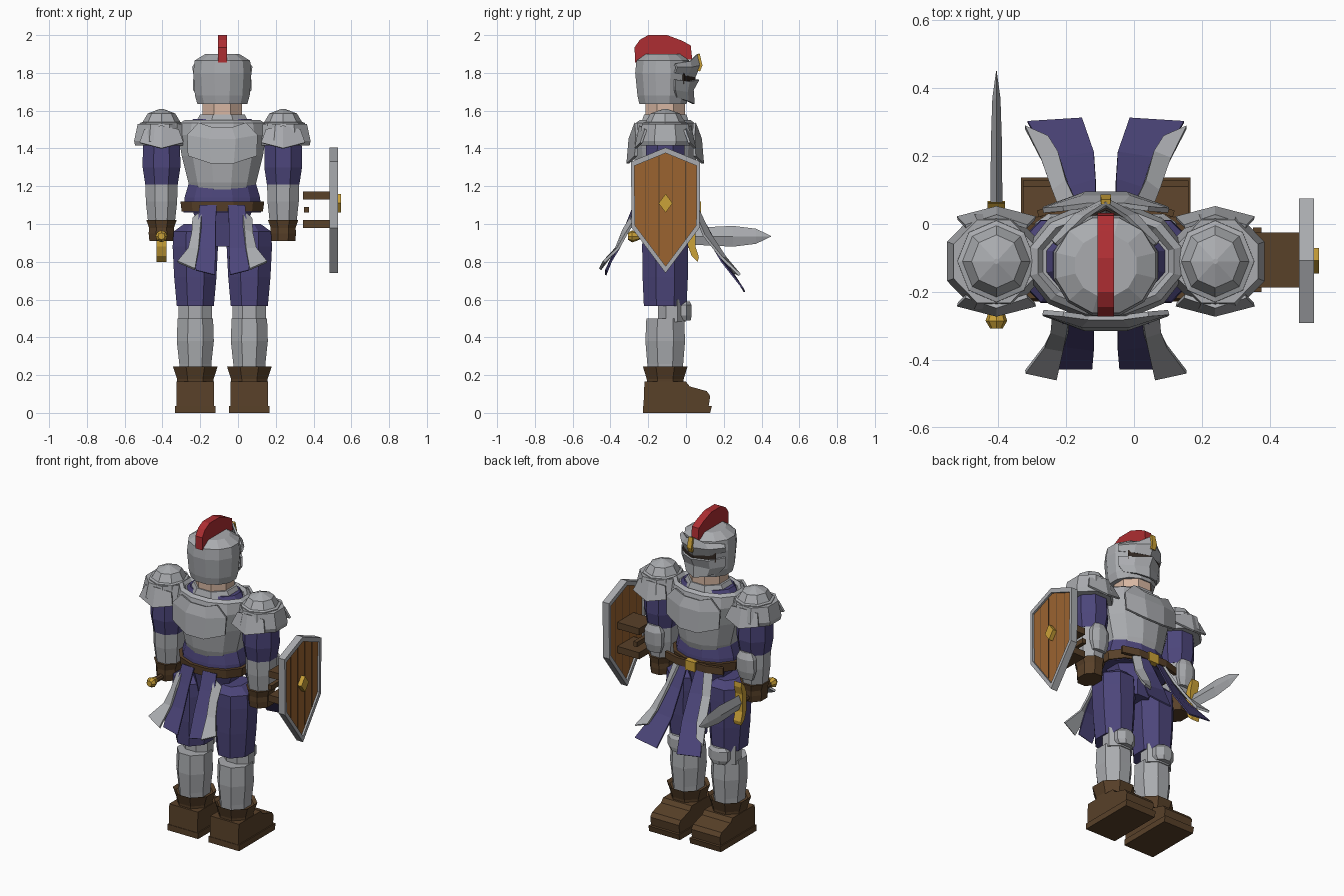
import bpy, bmesh, math
from mathutils import Vector

CX, CY = -0.083, -0.11          # body axis


def mat(name, r, g, b):
    m = bpy.data.materials.new(name)
    m.diffuse_color = (r, g, b, 1)
    return m


STEEL = mat("steel", .40, .41, .43)
BLUE = mat("blue_cloth", .072, .06, .195)
BROWN = mat("brown_leather", .098, .052, .022)
WOOD = mat("shield_wood", .33, .125, .03)
GOLD = mat("gold", .60, .36, .04)
RED = mat("red_crest", .42, .027, .032)
SKIN = mat("skin", .68, .47, .36)
DARK = mat("dark_slit", .03, .02, .015)


def finish(name, bm, *mats):
    bmesh.ops.recalc_face_normals(bm, faces=bm.faces)
    me = bpy.data.meshes.new(name)
    bm.to_mesh(me)
    bm.free()
    ob = bpy.data.objects.new(name, me)
    bpy.context.collection.objects.link(ob)
    for m in mats:
        me.materials.append(m)
    return ob


def loft(name, rings, m, x=0, y=0, n=8, phase=0.5):
    """Stack of n-sided rings (z, rx, ry, dy) around the body axis + (x, y)."""
    bm = bmesh.new()
    k = 1 / math.cos(math.pi / n) if phase else 1
    loops = []
    for z, rx, ry, *dy in rings:
        d = dy[0] if dy else 0
        loops.append([bm.verts.new((
            CX + x + k * rx * math.cos((i + phase) * math.tau / n),
            CY + y + d + k * ry * math.sin((i + phase) * math.tau / n), z)) for i in range(n)])
    for a, b in zip(loops, loops[1:]):
        for i in range(n):
            bm.faces.new((a[i], a[(i + 1) % n], b[(i + 1) % n], b[i]))
    bm.faces.new(loops[0])
    bm.faces.new(loops[-1])
    return finish(name, bm, m)


def prism(name, pts, x0, x1, m):
    """(y, z) outline extruded from x0 to x1, world coordinates."""
    bm = bmesh.new()
    a = [bm.verts.new((x0, y, z)) for y, z in pts]
    b = [bm.verts.new((x1, y, z)) for y, z in pts]
    n = len(pts)
    bm.faces.new(a)
    bm.faces.new(b)
    for i in range(n):
        bm.faces.new((a[i], a[(i + 1) % n], b[(i + 1) % n], b[i]))
    return finish(name, bm, m)


def box(name, x0, x1, y0, y1, z0, z1, m):
    return prism(name, [(y0, z0), (y1, z0), (y1, z1), (y0, z1)], x0, x1, m)


def sheet(name, rows, m, thick=.012, split=None):
    """Plate through rows of points (body-relative x, world y, z), thickened."""
    bm = bmesh.new()
    g = [[bm.verts.new((CX + x, y, z)) for x, y, z in r] for r in rows]
    for a, b in zip(g, g[1:]):
        for i in range(len(a) - 1):
            bm.faces.new((a[i], a[i + 1], b[i + 1], b[i]))
    ob = finish(name, bm, m)
    mod = ob.modifiers.new("thick", "SOLIDIFY")
    mod.thickness, mod.offset = thick, 0
    return ob


# ---- torso ----
loft("hips", [(.88, .10, .09), (1.0, .13, .11), (1.1, .17, .13)], BLUE)
loft("tunic_waist", [(1.06, .205, .15), (1.14, .20, .145), (1.24, .17, .13)], BLUE, n=12)
loft("belt", [(1.065, .215, .16), (1.12, .222, .165)], BROWN, n=12)
loft("cuirass", [(1.17, .165, .135), (1.22, .18, .15), (1.36, .215, .165), (1.47, .232, .17),
                 (1.535, .222, .155), (1.55, .20, .135), (1.53, .185, .12)], STEEL, n=12)
loft("tunic_collar", [(1.51, .19, .125), (1.555, .155, .11)], BLUE, n=12)
loft("gorget", [(1.54, .14, .125), (1.58, .118, .112)], STEEL)
loft("neck", [(1.54, .105, .105), (1.65, .105, .105)], SKIN)
box("buckle", CX - .035, CX + .035, .045, .08, 1.06, 1.12, GOLD)
for s, tag in ((1, "chest_plate"), (-1, "back_plate")):
    def py(d, s=s):
        return CY + s * d
    sheet(tag, [[(-.125, py(.155), 1.535), (-.05, py(.165), 1.51), (.05, py(.165), 1.51), (.125, py(.155), 1.535)],
                [(-.185, py(.15), 1.47), (-.07, py(.187), 1.45), (.07, py(.187), 1.45), (.185, py(.15), 1.47)],
                [(-.18, py(.155), 1.36), (-.06, py(.198), 1.32), (.06, py(.198), 1.32), (.18, py(.155), 1.36)]],
          STEEL, .015)

# ---- helmet ----
loft("helmet", [(1.635, .132, .125), (1.68, .145, .135), (1.80, .154, .147), (1.865, .147, .14),
                (1.9, .09, .09)], STEEL, y=-.012, n=12)
prism("crest", [(-.27, 1.855), (-.272, 1.935), (-.245, 1.975), (-.2, 2.0), (-.1, 2.0), (-.02, 1.97), (.025, 1.945),
                (.033, 1.87), (-.1, 1.88)], CX - .024, CX + .024, RED)
sheet("eye_slit", [[(-.115, -.015, z), (0, .045, z), (.115, -.015, z)] for z in (1.74, 1.80)], DARK, .008)
sheet("brow_plate", [[(-.15, -.06, 1.80), (-.085, .005, 1.785), (0, .045, 1.78), (.085, .005, 1.785), (.15, -.06, 1.80)],
                     [(-.155, -.05, 1.83), (-.09, .025, 1.83), (0, .072, 1.84), (.09, .025, 1.83), (.155, -.05, 1.83)],
                     [(-.145, -.06, 1.845), (-.06, .02, 1.86), (0, .06, 1.9), (.06, .02, 1.86), (.145, -.06, 1.845)]], STEEL)
sheet("brow_ornament", [[(-.014, .068, 1.81), (.014, .068, 1.81)], [(-.016, .08, 1.84), (.016, .08, 1.84)],
                        [(-.014, .066, 1.9), (.014, .066, 1.9)]], GOLD, .014)
sheet("visor", [[(-.15, -.06, 1.765), (-.085, .015, 1.755), (0, .065, 1.765), (.085, .015, 1.755), (.15, -.06, 1.765)],
                [(-.15, -.06, 1.71), (-.085, .005, 1.70), (0, .035, 1.71), (.085, .005, 1.70), (.15, -.06, 1.71)],
                [(-.12, -.05, 1.67), (-.07, .01, 1.65), (0, .04, 1.635), (.07, .01, 1.65), (.12, -.05, 1.67)]], STEEL)

for s, side in ((-1, "left"), (1, "right")):
    lx, ax = s * .143, s * .322
    # ---- legs ----
    loft(side + "_trouser", [(.565, .098, .113), (.72, .112, .12), (.88, .12, .122), (.96, .115, .12), (1.0, .06, .08)],
         BLUE, lx)
    loft(side + "_greave", [(.2, .085, .09), (.26, .085, .095), (.38, .098, .105), (.5, .094, .10)], STEEL, lx)
    loft(side + "_knee", [(.48, .088, .072), (.6, .088, .072)], STEEL, lx, .035)
    loft(side + "_knee_plate", [(.49, .05, .04), (.515, .065, .045), (.57, .065, .045), (.59, .045, .035)],
         STEEL, lx, .095)
    loft(side + "_boot_cuff", [(.14, .095, .095), (.18, .097, .098), (.245, .118, .118), (.23, .10, .10)], BROWN, lx)
    x = CX + lx
    prism(side + "_boot", [(-.225, .035), (-.22, .165), (0, .165), (.02, .14), (.11, .115), (.128, .09), (.12, .035)],
          x - .10, x + .10, BROWN)
    prism(side + "_sole", [(-.228, 0), (-.228, .037), (.137, .037), (.128, 0)], x - .107, x + .107, BROWN)
    # ---- arms ----
    loft(side + "_sleeve", [(1.21, .086, .09), (1.3, .10, .105), (1.45, .098, .10)], BLUE, ax)
    loft(side + "_vambrace", [(1.0, .07, .072), (1.12, .083, .088), (1.22, .085, .09)], STEEL, ax)
    loft(side + "_vambrace_plate", [(1.06, .045, .018), (1.11, .06, .03), (1.19, .06, .035), (1.23, .04, .02)],
         STEEL, ax, .085)
    loft(side + "_glove", [(.91, .064, .075), (.95, .068, .08), (.98, .066, .08), (1.02, .08, .088)], BROWN, ax, n=8)
    # pauldron dome, rim and hanging plates
    loft(side + "_pauldron", [(1.45, .12, .13), (1.535, .115, .12), (1.54, .10, .105), (1.585, .073, .078),
                              (1.61, .008, .008)], STEEL, ax, phase=0)
    loft(side + "_pauldron_rim", [(1.415, .132, .13), (1.44, .137, .14), (1.53, .118, .122)], STEEL, ax + s * .008)
    for d in (-1, 1):
        yy = CY + d * .132
        sheet(side + "_pauldron_flap", [[(ax - .09, yy - d * .03, 1.50), (ax, yy, 1.52), (ax + .09, yy - d * .03, 1.50)],
                                        [(ax - .115, yy - d * .005, 1.43), (ax, yy + d * .025, 1.40),
                                         (ax + .115, yy - d * .005, 1.43)]], STEEL)

    # ---- tabard tails: blue cloth with steel outer panel, front then rear ----
    def tail(name, table, m, thick, s=s):
        sheet(name, [[(s * a, y, z), (s * b, y2, z2)] for a, y, z, b, y2, z2 in table], m, thick)
    tail(side + "_front_tail", [(.03, .06, 1.08, .12, .045, 1.08), (.03, .13, .95, .125, .10, .95),
                                (.035, .21, .80, .165, .19, .80), (.07, .31, .64, .23, .30, .66)], BLUE, .008)
    tail(side + "_front_trim", [(.085, .062, 1.08, .135, .045, 1.06), (.115, .125, .95, .155, .095, .94),
                                (.14, .21, .82, .19, .19, .82), (.17, .255, .745, .238, .285, .73)], STEEL, .014)
    tail(side + "_rear_tail", [(.03, -.275, 1.10, .12, -.265, 1.10), (.035, -.315, 1.0, .13, -.30, 1.0),
                               (.035, -.37, .87, .15, -.355, .87), (.04, -.425, .73, .14, -.425, .755)], BLUE, .008)
    tail(side + "_rear_trim", [(.105, -.27, 1.07, .155, -.265, 1.03), (.115, -.33, .97, .16, -.315, .95),
                               (.125, -.37, .87, .18, -.36, .87), (.145, -.455, .76, .237, -.435, .80)], STEEL, .014)

# belt tassets joining tails to the belt
sheet("front_waist_trim", [[(-.2, .03, z), (-.1, .06, z), (.1, .06, z), (.2, .03, z)] for z in (1.07, 1.115)], BROWN, .02)

# ---- sword, pointing forward in the left hand ----
SX, SZ = CX - .322, .935
bm = bmesh.new()
rings = []
for y, w, h in ((.04, .018, .045), (.25, .016, .055), (.37, .012, .04), (.45, .001, .002)):
    rings.append([bm.verts.new((SX + dx * w, y, SZ + dz * h)) for dx, dz in ((1, 0), (0, 1), (-1, 0), (0, -1))])
for a, b in zip(rings, rings[1:]):
    for i in range(4):
        bm.faces.new((a[i], a[(i + 1) % 4], b[(i + 1) % 4], b[i]))
bm.faces.new(rings[0])
bm.faces.new(rings[-1])
finish("sword_blade", bm, STEEL)
prism("sword_guard", [(.062, .80), (.03, .83), (.012, .88), (.01, .99), (.03, 1.04), (.062, 1.07),
                      (.065, 1.04), (.05, .99), (.05, .88), (.068, .825)], SX - .026, SX + .026, GOLD)
for name, prof, m in (("sword_grip", ((-.26, .018), (.02, .018)), BROWN),
                      ("sword_pommel", ((-.308, .018), (-.285, .032), (-.25, .02)), GOLD)):
    bm = bmesh.new()
    for (y0, r0), (y1, r1) in zip(prof, prof[1:]):
        res = bmesh.ops.create_cone(bm, segments=8, cap_ends=True, radius1=r0, radius2=r1, depth=y1 - y0)
        for v in res["verts"]:
            px, pz = v.co.x, v.co.z
            v.co = Vector((SX + px, (y0 + y1) / 2 + pz, SZ + v.co.y))
    finish(name, bm, m)

# ---- shield on the right side ----
SY = -.108
outline = [(0, 1.405), (.183, 1.33), (.18, .98), (0, .74), (-.18, .98), (-.183, 1.33)]


def outline_at(k):
    return [(SY + y * k, 1.11 + (z - 1.11) * k) for y, z in outline]


bm = bmesh.new()
loops = [[bm.verts.new((x, y, z)) for y, z in outline_at(k)]
         for x, k in ((.485, 1), (.53, 1), (.53, .90), (.485, .90))]
for j in range(4):
    a, b = loops[j], loops[(j + 1) % 4]
    for i in range(6):
        bm.faces.new((a[i], a[(i + 1) % 6], b[(i + 1) % 6], b[i]))
finish("shield_rim", bm, STEEL)
prism("shield_board", outline_at(.91), .497, .518, WOOD)
for y in (-.105, -.035, .035, .105):     # plank seams on both faces
    t = abs(y) / .165
    box("plank_seam", .4955, .5195, SY + y - .002, SY + y + .002, .785 + .21 * t, 1.37 - .065 * t, BROWN)
prism("shield_boss", [(SY, 1.06), (SY + .037, 1.11), (SY, 1.16), (SY - .037, 1.11)], .515, .545, GOLD)
for z0 in (.978, 1.13):
    box("shield_strap", .345, .497, -.187, -.025, z0, z0 + .042, BROWN)
box("shield_handle", .35, .375, -.2, -.01, 1.06, 1.09, BROWN)
